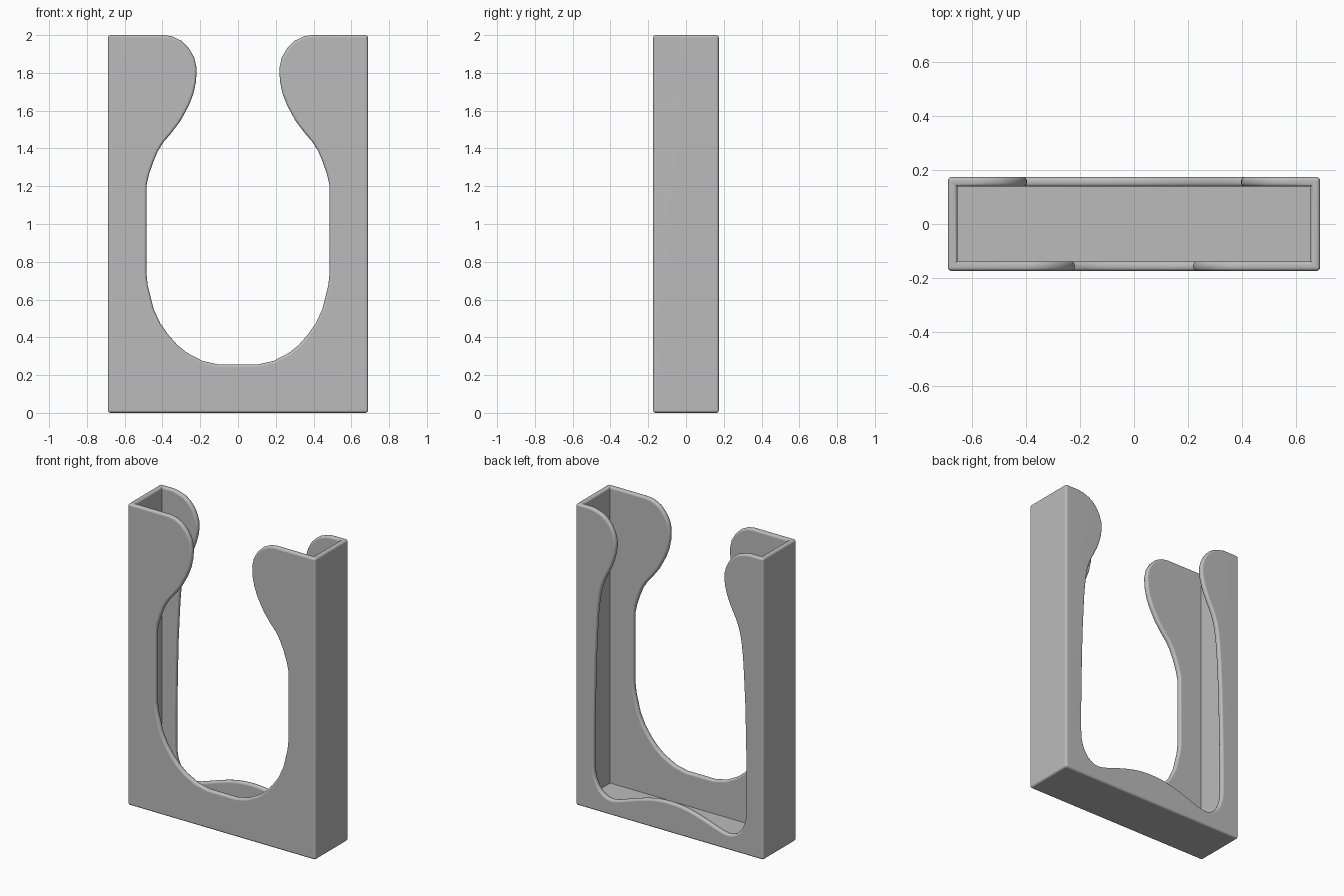
import bpy, bmesh, math
from mathutils import Vector

if "Cube" in bpy.data.objects:
    bpy.data.objects.remove(bpy.data.objects["Cube"])

HX, HY, H, T = 0.689, 0.174, 2.0, 0.036   # half width, half depth, height, wall thickness

# Half outlines (x, z) of the wall openings, from top rim to bottom centre
FRONT = [(0.39, 2.0), (0.347, 1.993), (0.30, 1.97), (0.26, 1.93), (0.232, 1.882),
         (0.219, 1.825), (0.222, 1.755), (0.236, 1.69), (0.259, 1.63), (0.305, 1.545),
         (0.35, 1.485), (0.394, 1.434), (0.425, 1.385), (0.45, 1.325), (0.472, 1.26),
         (0.484, 1.206), (0.485, 0.74), (0.478, 0.675), (0.447, 0.55), (0.412, 0.475),
         (0.368, 0.412), (0.32, 0.358), (0.27, 0.318), (0.188, 0.275), (0.103, 0.256)]
BACK = [(0.58, 2.0), (0.50, 1.978), (0.435, 1.92), (0.398, 1.83), (0.403, 1.74),
        (0.435, 1.64), (0.48, 1.55), (0.512, 1.46), (0.53, 1.34), (0.54, 1.2),
        (0.55, 1.0), (0.556, 0.75), (0.56, 0.5), (0.56, 0.3), (0.548, 0.21),
        (0.51, 0.14), (0.45, 0.105), (0.385, 0.11), (0.30, 0.138), (0.20, 0.17),
        (0.10, 0.193), (0.0, 0.2)]


def mirrored(half):
    return half + [(-x, z) for x, z in reversed(half) if x > 1e-6]


def smooth(pts):
    """Insert one Catmull-Rom midpoint in every short span."""
    out = []
    for i in range(len(pts) - 1):
        a, b, c, d = (Vector(pts[max(0, min(len(pts) - 1, i + k))]) for k in (-1, 0, 1, 2))
        out.append(tuple(b))
        if (c - b).length < 0.18:
            out.append(tuple((9 * (b + c) - a - d) / 16))
    return out + [pts[-1]]


bm = bmesh.new()


def v(x, y, z):
    return bm.verts.new((x, y, z))


def corners(hx, hy, z):
    return {(sx, sy): v(sx * hx, sy * hy, z) for sx in (-1, 1) for sy in (-1, 1)}


out_b, out_t = corners(HX, HY, 0), corners(HX, HY, H)
in_b, in_t = corners(HX - T, HY - T, T), corners(HX - T, HY - T, H)

# Front and back walls with shaped openings
rims = {}
for sy, outline in ((-1, mirrored(FRONT)), (1, smooth(mirrored(BACK)))):
    o = [v(x, sy * HY, z) for x, z in outline]
    i = [v(x, sy * (HY - T), z) for x, z in outline]
    for loop, b, t in ((o, out_b, out_t), (i, in_b, in_t)):
        bm.faces.new(loop + [t[-1, sy], b[-1, sy], b[1, sy], t[1, sy]])
    for k in range(len(o) - 1):
        bm.faces.new((o[k], o[k + 1], i[k + 1], i[k]))
    rims[1, sy], rims[-1, sy] = (o[0], i[0]), (o[-1], i[-1])

# Side walls and top rims
for sx in (-1, 1):
    for b, t in ((out_b, out_t), (in_b, in_t)):
        bm.faces.new((b[sx, -1], b[sx, 1], t[sx, 1], t[sx, -1]))
    f, k = rims[sx, -1], rims[sx, 1]
    bm.faces.new((f[0], out_t[sx, -1], out_t[sx, 1], k[0],
                  k[1], in_t[sx, 1], in_t[sx, -1], f[1]))

# Floor, underside and inside
for b in (out_b, in_b):
    bm.faces.new((b[-1, -1], b[1, -1], b[1, 1], b[-1, 1]))

bmesh.ops.recalc_face_normals(bm, faces=bm.faces[:])

# Round every convex edge
edges = [e for e in bm.edges if e.calc_face_angle_signed(0) > math.radians(50)]
bmesh.ops.bevel(bm, geom=edges, offset=0.0145, offset_type='OFFSET', segments=4,
                profile=0.5, affect='EDGES', clamp_overlap=False)

mesh = bpy.data.meshes.new("holder_body")
bm.to_mesh(mesh)
bm.free()
body = bpy.data.objects.new("holder_body", mesh)
bpy.context.collection.objects.link(body)

grey = bpy.data.materials.new("plain grey")
grey.diffuse_color = (0.5, 0.5, 0.5, 1)
grey.use_nodes = True
grey.node_tree.nodes["Principled BSDF"].inputs["Base Color"].default_value = grey.diffuse_color
mesh.materials.append(grey)

bpy.context.view_layer.objects.active = body
body.select_set(True)
bpy.ops.object.shade_smooth_by_angle(angle=math.radians(35))
wn = body.modifiers.new("flat_face_normals", 'WEIGHTED_NORMAL')
wn.keep_sharp = True
